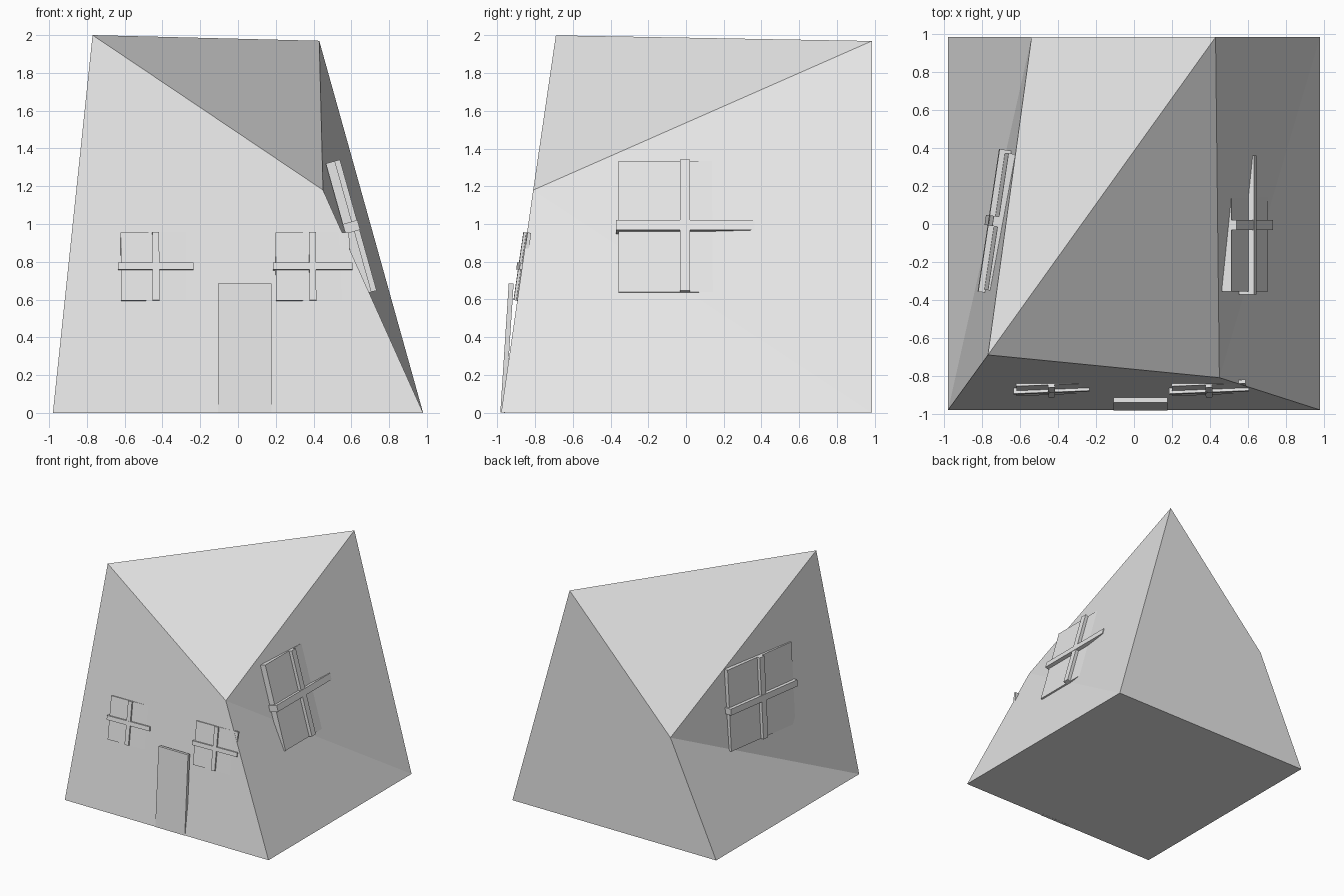
import bpy
import bmesh
from mathutils import Matrix, Vector

old = bpy.data.objects.get("Cube")
if old:
    bpy.data.objects.remove(old, do_unlink=True)

grey = bpy.data.materials.new("light_grey")
grey.use_nodes = True
grey.diffuse_color = (0.8, 0.8, 0.8, 1)
grey.node_tree.nodes["Principled BSDF"].inputs["Base Color"].default_value = (0.8, 0.8, 0.8, 1)


def add_object(name, bm):
    bmesh.ops.recalc_face_normals(bm, faces=bm.faces)
    mesh = bpy.data.meshes.new(name)
    bm.to_mesh(mesh)
    bm.free()
    mesh.materials.append(grey)
    obj = bpy.data.objects.new(name, mesh)
    bpy.context.collection.objects.link(obj)
    return obj


def slab(bm, frame, half_u, half_v, back, front):
    """Box in a wall frame: u across, v up, third axis outward."""
    size = Matrix.Diagonal((2 * half_u, 2 * half_v, front - back, 1))
    shift = Matrix.Translation((0, 0, (front + back) / 2))
    bmesh.ops.create_cube(bm, size=1, matrix=frame @ shift @ size)


def wall_frame(centre, outward):
    n = Vector(outward).normalized()
    u = Vector((0, 0, 1)).cross(n).normalized()
    v = n.cross(u)
    rot = Matrix((u, v, n)).transposed().to_4x4()
    return Matrix.Translation(centre) @ rot


def window(name, centre, outward, half_w, half_h, bar, depth, relief):
    frame = wall_frame(centre, outward)
    bm = bmesh.new()
    slab(bm, frame, half_w, half_h, -depth, 0)
    add_object(name + "_pane", bm)
    bm = bmesh.new()
    slab(bm, frame, bar, half_h, -depth, relief)
    slab(bm, frame, half_w + 0.015, bar, -depth, relief * 1.1)
    add_object(name + "_crossbars", bm)


# House body: a leaning box with a folded roof
bm = bmesh.new()
fl, fr, br, bl = [bm.verts.new((x, y, 0)) for x, y in
                  ((-0.98, -0.98), (0.98, -0.98), (0.98, 0.985), (-0.98, 0.985))]
top_fl = bm.verts.new((-0.77, -0.69, 2.0))
top_fr = bm.verts.new((0.45, -0.81, 1.18))
top_br = bm.verts.new((0.43, 0.985, 1.97))
top_bl = bm.verts.new((-0.54, 0.985, 0.95))
for face in ((fl, bl, br, fr),
             (fl, fr, top_fl), (fr, top_fr, top_fl),
             (fr, br, top_fr), (br, top_br, top_fr),
             (br, bl, top_bl, top_br),
             (bl, fl, top_bl), (fl, top_fl, top_bl),
             (top_fl, top_fr, top_br), (top_fl, top_br, top_bl)):
    bm.faces.new(face)
add_object("house_body", bm)

# Windows on the front and both sides
window("front_right_window", (-0.435, -0.874, 0.775), (0.04, -1, 0.145),
       0.185, 0.182, 0.018, 0.02, 0.014)
window("front_left_window", (0.395, -0.874, 0.775), (0.04, -1, 0.145),
       0.195, 0.182, 0.018, 0.02, 0.014)
window("left_side_window", (0.61, -0.005, 0.987), (1, 0, 0.28),
       0.352, 0.36, 0.027, 0.05, 0.028)
window("right_side_window", (-0.736, 0.015, 0.987), (-1, 0.15, 0.06),
       0.365, 0.348, 0.027, 0.05, 0.028)

# Door slab leaning against the front wall
bm = bmesh.new()
slab(bm, wall_frame((0.035, -0.962, 0.343), (0, -1, 0.065)), 0.142, 0.343, -0.026, 0)
add_object("front_door", bm)
